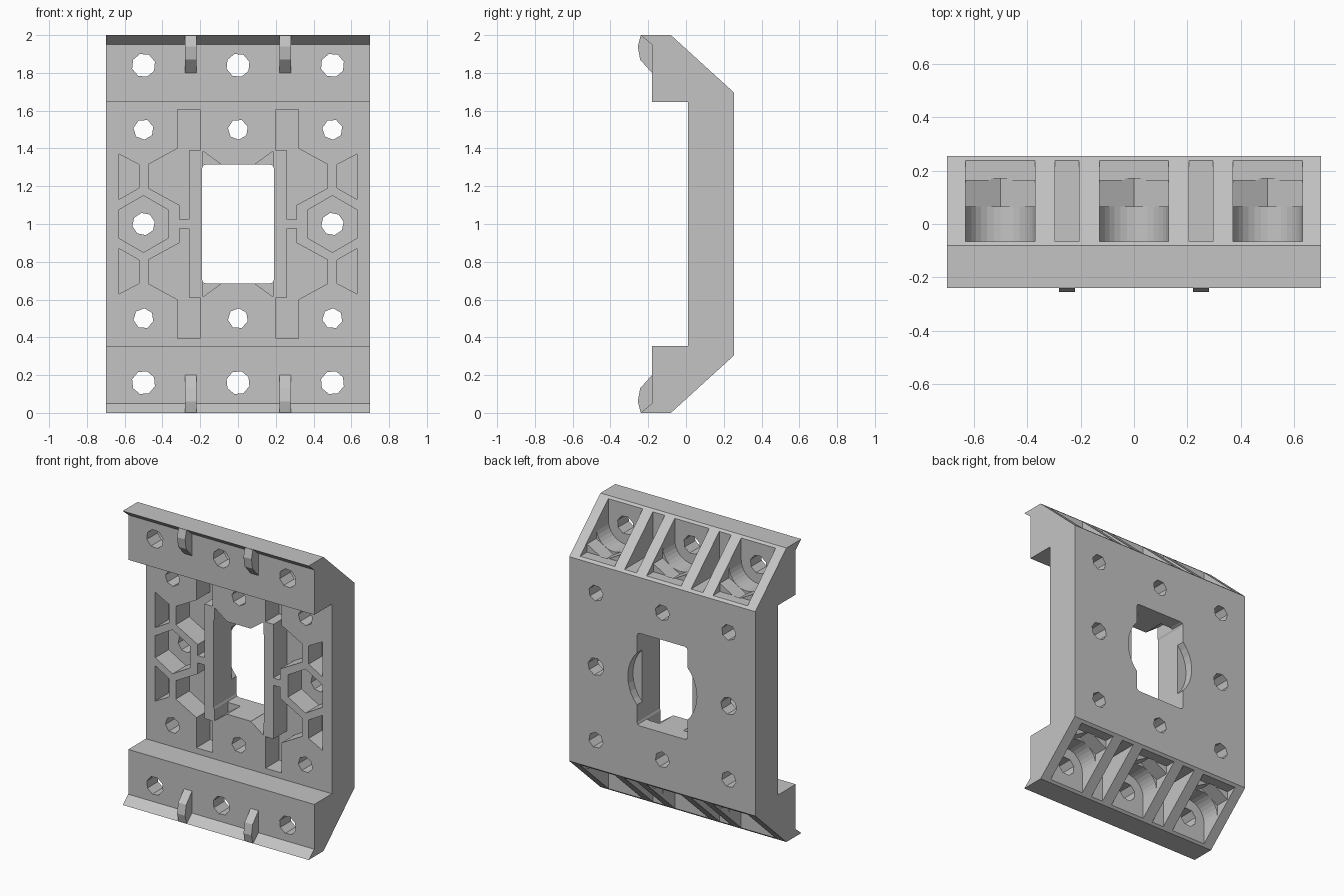
import bpy, bmesh, math

cube = bpy.data.objects.get("Cube")
if cube:
    bpy.data.objects.remove(cube, do_unlink=True)

grey = bpy.data.materials.new("light_grey")
grey.use_nodes = True
grey.diffuse_color = (0.55, 0.55, 0.55, 1)
grey.node_tree.nodes["Principled BSDF"].inputs["Base Color"].default_value = (0.55, 0.55, 0.55, 1)


def prism(name, points, start, end, axis):
    """Closed outline swept along x (points are y, z) or along y (points are x, z)."""
    bm = bmesh.new()
    place = (lambda p, d: (d, p[0], p[1])) if axis == "x" else (lambda p, d: (p[0], d, p[1]))
    near = [bm.verts.new(place(p, start)) for p in points]
    far = [bm.verts.new(place(p, end)) for p in points]
    bm.faces.new(near)
    bm.faces.new(far[::-1])
    for i in range(len(points)):
        bm.faces.new((near[i - 1], far[i - 1], far[i], near[i]))
    bmesh.ops.recalc_face_normals(bm, faces=bm.faces)
    mesh = bpy.data.meshes.new(name)
    bm.to_mesh(mesh)
    bm.free()
    mesh.materials.append(grey)
    ob = bpy.data.objects.new(name, mesh)
    bpy.context.collection.objects.link(ob)
    return ob


def volume(ob):
    bm = bmesh.new()
    bm.from_object(ob, bpy.context.evaluated_depsgraph_get())
    result = bm.calc_volume()
    bm.free()
    return result


def ring(x, z, radius, sides, turn=0.0):
    return [(x + radius * math.cos(turn + math.tau * i / sides),
             z + radius * math.sin(turn + math.tau * i / sides)) for i in range(sides)]


def mirror(points, sx, sz):
    return [(sx * x, 1 + sz * (z - 1)) for x, z in points]


def cut(points, y0, y1):
    """Subtract a prism running along y, using the first solver that removes a sane amount."""
    before = volume(bracket)
    cutter = prism("cutter", points, y0, y1, "y")
    mod = bracket.modifiers.new("cut", "BOOLEAN")
    mod.operation, mod.object = "DIFFERENCE", cutter
    bpy.context.view_layer.objects.active = bracket
    for solver in ("EXACT", "MANIFOLD", "FLOAT"):
        mod.solver = solver
        if 0.7 * before < volume(bracket) < before:
            bpy.ops.object.modifier_apply(modifier=mod.name)
            break
    else:
        bracket.modifiers.remove(mod)
    bpy.data.objects.remove(cutter, do_unlink=True)


# Main body: upper half of the side outline, mirrored about mid height
half = [(0.01, 1.645), (-0.18, 1.645), (-0.18, 1.95), (-0.24, 2.0), (-0.08, 2.0), (0.255, 1.695)]
outline = half + [(y, 2 - z) for y, z in reversed(half)]
bracket = prism("bracket_body", outline, -0.7, 0.7, "x")

# Central window with softened corners and a round relief at the back
w, h, c = 0.19, 0.315, 0.02
corner = [(w, 1 + h - c), (w - 0.3 * c, 1 + h - 0.3 * c), (w - c, 1 + h)]
window = (corner + mirror(corner, -1, 1)[::-1] + mirror(corner, -1, -1)
          + mirror(corner, 1, -1)[::-1])
cut(window, -0.5, 0.5)
cut(ring(0, 1, 0.26, 32), 0.2, 0.5)

# Weight-saving pockets around the window and the side nut seats
inner_pocket = [(0.475, 1.315), (0.32, 1.4), (0.32, 1.605), (0.2, 1.605), (0.2, 1.39),
                (0.26, 1.39), (0.26, 1.025), (0.31, 1.025), (0.31, 1.1), (0.475, 1.19)]
outer_pocket = [(0.63, 1.37), (0.525, 1.315), (0.525, 1.19), (0.63, 1.13)]
wedge = [(0.185, 1.385), (0.09, 1.316), (0.09, 1.3), (0.185, 1.28)]
for sx in (-1, 1):
    for sz in (-1, 1):
        for pocket in (inner_pocket, outer_pocket, wedge):
            cut(mirror(pocket, sx, sz), -0.1, 0.155)
    cut(ring(sx * 0.5, 1, 0.15, 6, math.pi / 6), -0.1, 0.155)
    cut(ring(sx * 0.5, 1, 0.06, 8, 0.2), -0.5, 0.5)

# Seats, slots and bolt holes in the sloped ends
r, axis_z, top = 0.13, 1.84, 2.3


def seat_outline(x, steps):
    arc = [(x + r * math.cos(math.pi + math.pi * i / steps),
            axis_z + r * math.sin(math.pi + math.pi * i / steps)) for i in range(steps + 1)]
    return [(x - r, top)] + arc + [(x + r, top)]


def slot_outline(x, half_width):
    floor = axis_z - r
    return [(x - half_width, top), (x - half_width, floor),
            (x + half_width, floor), (x + half_width, top)]


for sz in (1, -1):
    for x in (-0.5, 0, 0.5):
        nut = [(x - r, top), (x - r, axis_z - 0.075), (x, axis_z - 0.15),
               (x + r, axis_z - 0.075), (x + r, top)]
        cut(mirror(seat_outline(x, 16), 1, sz), -0.065, 0.07)
        cut(mirror(nut, 1, sz), 0.065, 0.17)
        cut(mirror(slot_outline(x, r), 1, sz), 0.165, 0.245)
        cut(mirror(ring(x, axis_z, 0.063, 8, 0.3), 1, sz), -0.5, 0)
        cut(mirror(ring(x, 1.5, 0.054, 7, 0.3), 1, sz), -0.5, 0.5)
    for x in (-0.25, 0.25):
        cut(mirror(slot_outline(x, 0.045), 1, sz), -0.065, 0.245)

# Small ribs behind the hooked lips
rib = [(-0.17, 1.8), (-0.18, 1.8), (-0.243, 1.87), (-0.255, 1.94), (-0.24, 1.998), (-0.17, 1.998)]
for sz, level in ((1, "upper"), (-1, "lower")):
    for x, side in ((-0.25, "right"), (0.25, "left")):
        prism(f"{level}_{side}_rib", mirror(rib, 1, sz), x - 0.03, x + 0.03, "x")
